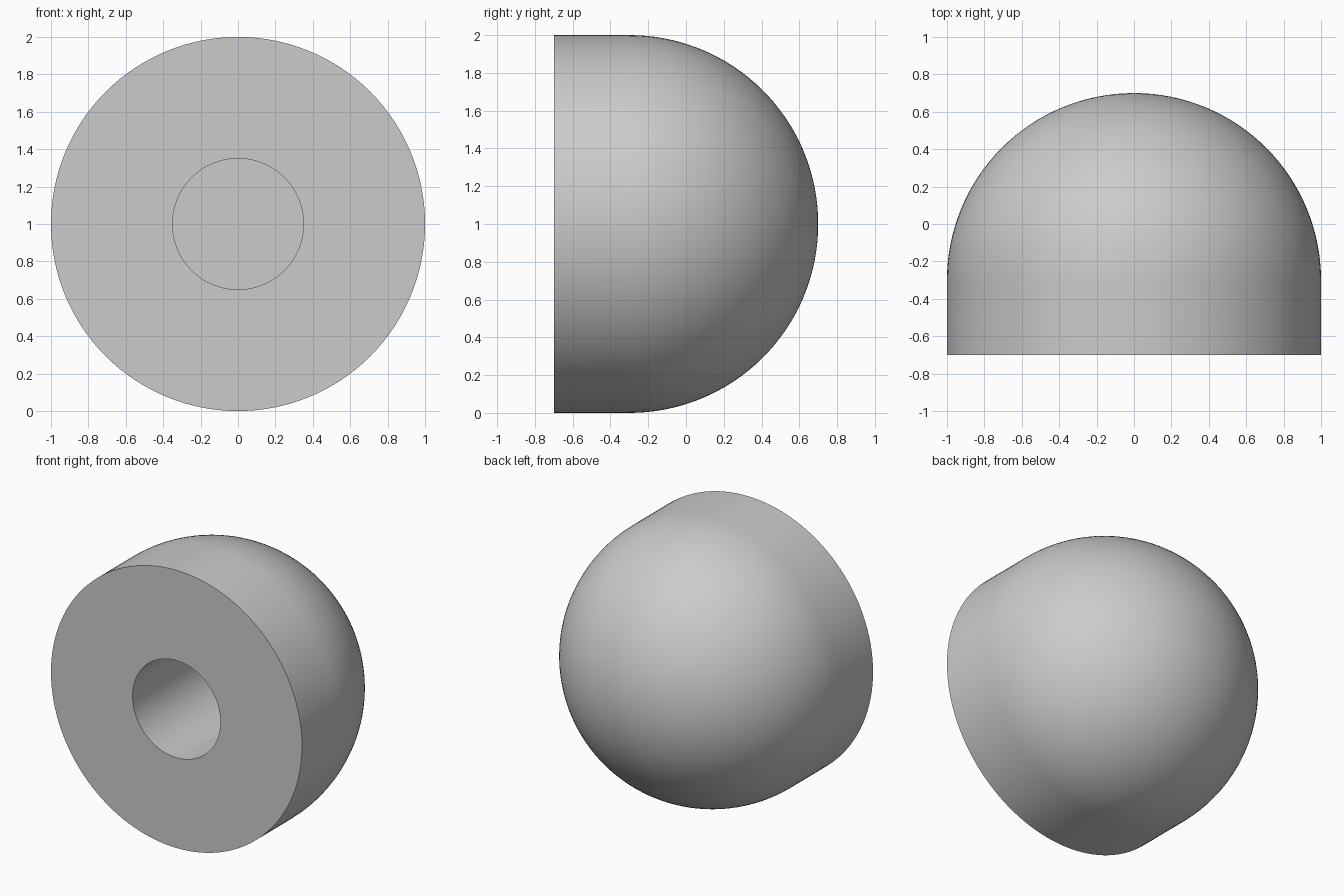
import bpy
import bmesh
from math import sin, cos, pi, radians
from mathutils import Matrix, Vector

cube = bpy.data.objects.get("Cube")
if cube:
    bpy.data.objects.remove(cube, do_unlink=True)

RADIUS = 1.0
BORE = 0.35
FRONT = -0.7
DOME_CENTRE = -0.3
BORE_END = 0.1
SEGMENTS = 128
DOME_STEPS = 32

# Plain grey material
grey = bpy.data.materials.new("plain grey")
grey.use_nodes = True
colour = (0.6, 0.6, 0.6, 1.0)
grey.diffuse_color = colour
grey.node_tree.nodes["Principled BSDF"].inputs["Base Color"].default_value = colour

# Profile (radius, y): bore floor, bore wall, front rim, straight side, dome
profile = [(0, BORE_END), (BORE, BORE_END), (BORE, FRONT), (RADIUS, FRONT)]
for i in range(DOME_STEPS + 1):
    a = pi / 2 * i / DOME_STEPS
    profile.append((RADIUS * cos(a), DOME_CENTRE + RADIUS * sin(a)))

# Domed body with blind bore, turned around the y axis
bm = bmesh.new()
verts = [bm.verts.new((r, y, 0)) for r, y in profile]
edges = [bm.edges.new(pair) for pair in zip(verts, verts[1:])]
bmesh.ops.spin(bm, geom=verts + edges, cent=(0, 0, 0), axis=(0, 1, 0),
               angle=2 * pi, steps=SEGMENTS, use_merge=True)
bmesh.ops.remove_doubles(bm, verts=bm.verts, dist=0.0001)
bmesh.ops.recalc_face_normals(bm, faces=bm.faces)
bmesh.ops.transform(bm, matrix=Matrix.Translation(Vector((0, 0, RADIUS))),
                    verts=bm.verts)
mesh = bpy.data.meshes.new("domed_body")
bm.to_mesh(mesh)
bm.free()
mesh.materials.append(grey)

body = bpy.data.objects.new("domed_body", mesh)
bpy.context.collection.objects.link(body)
bpy.ops.object.select_all(action='DESELECT')
body.select_set(True)
bpy.context.view_layer.objects.active = body
bpy.ops.object.shade_smooth_by_angle(angle=radians(30))
